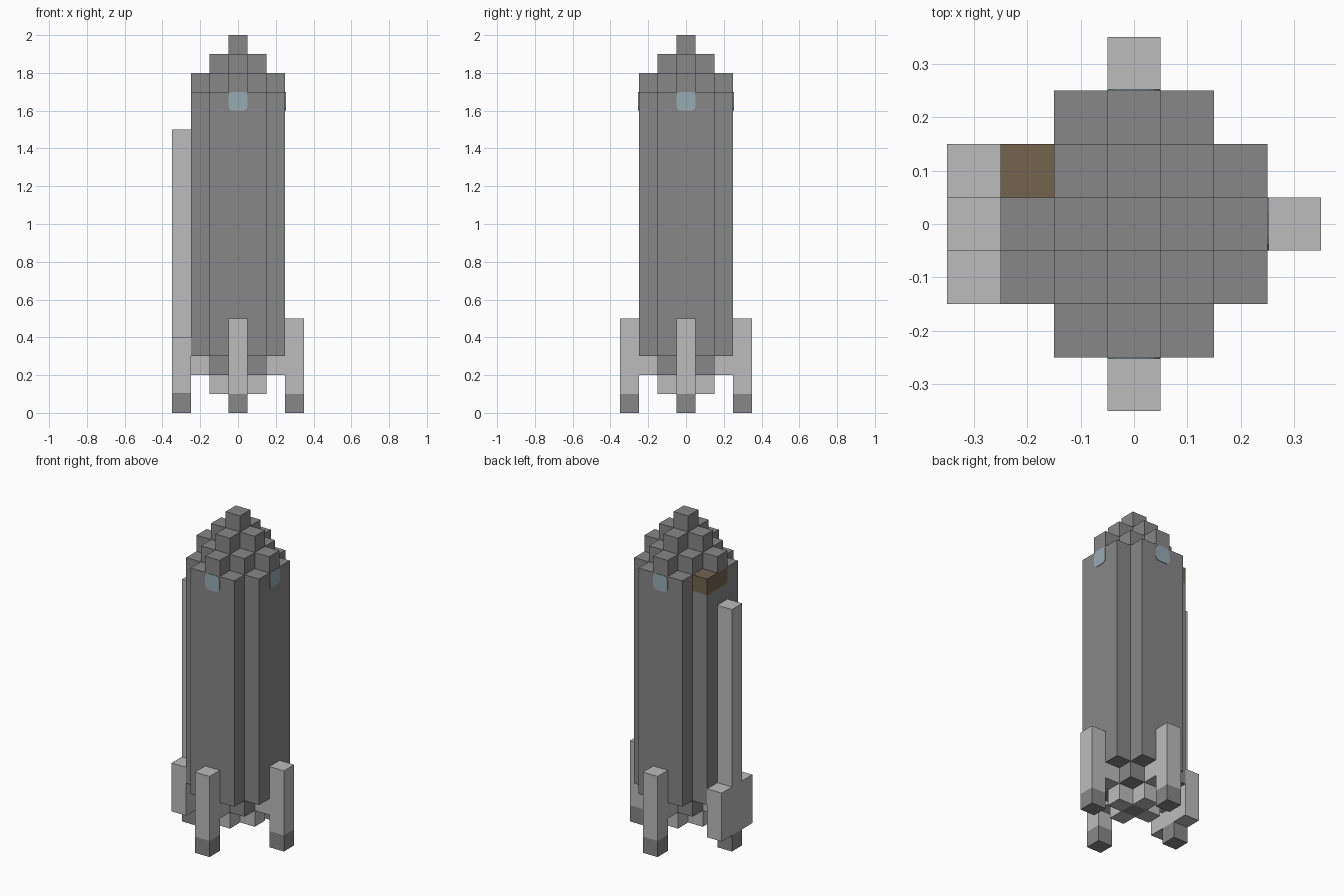
import bpy, bmesh, math
from mathutils import Vector, Matrix

cube = bpy.data.objects.get("Cube")
if cube:
    bpy.data.objects.remove(cube, do_unlink=True)

U = 0.1  # block size


def material(name, r, g, b):
    m = bpy.data.materials.new(name)
    m.use_nodes = True
    m.diffuse_color = (r, g, b, 1)
    m.node_tree.nodes["Principled BSDF"].inputs["Base Color"].default_value = (r, g, b, 1)
    return m


dark = material("dark_grey", 0.242, 0.242, 0.242)
light = material("light_grey", 0.503, 0.503, 0.503)
brown = material("brown", 0.168, 0.125, 0.078)
glass = material("pale_blue_glass", 0.309, 0.407, 0.451)

grid = {}   # block position -> part name
looks = {}  # part name -> material


def fill(part, mat, xs, ys, zs, reach=9):
    """Claim blocks for a part, kept within a diamond of the given reach."""
    looks[part] = mat
    for x in xs:
        for y in ys:
            for z in zs:
                if abs(x) + abs(y) <= reach:
                    grid[x, y, z] = part


def span(r):
    return range(-r, r + 1)


def link(name, bm, mat):
    me = bpy.data.meshes.new(name)
    bm.to_mesh(me)
    bm.free()
    me.materials.append(mat)
    ob = bpy.data.objects.new(name, me)
    bpy.context.collection.objects.link(ob)
    return ob


# Hull and stepped nose
fill("hull", dark, span(2), span(2), range(3, 17), reach=3)
for step in range(3):
    fill("nose", dark, span(2), span(2), [17 + step], reach=2 - step)

# Engine plate, nozzle ring and nozzle core
fill("engine_plate", dark, span(1), span(1), [2])
fill("nozzle_ring", light, span(1), span(1), [1], reach=1)
fill("nozzle_core", dark, [0], [0], [1])

# Four legs with struts and feet
for side, dx, dy in (("left", 1, 0), ("right", -1, 0), ("front", 0, -1), ("back", 0, 1)):
    fill(side + "_leg", light, [3 * dx], [3 * dy], range(1, 5))
    fill(side + "_leg", light, [2 * dx], [2 * dy], [2])
    fill(side + "_foot", dark, [3 * dx], [3 * dy], [0])

# Side tank with its tall mast
fill("side_tank", light, [-3], span(1), range(1, 4))
fill("side_mast", light, [-3], [0], range(4, 15))

# Brown patch on the hull shoulder
fill("shoulder_patch", brown, [-2], [0, 1], [16])

# Turn the claimed blocks into outer surfaces, part by part
for part, mat in looks.items():
    bm = bmesh.new()
    for cell in [c for c, p in grid.items() if p == part]:
        centre = Vector(cell) + Vector((0, 0, 0.5))
        for axis in range(3):
            for sign in (-1, 1):
                n = Vector((0, 0, 0))
                n[axis] = sign
                if tuple(int(c + d) for c, d in zip(cell, n)) in grid:
                    continue
                u = Vector((n.y, n.z, n.x))
                v = n.cross(u)
                corners = (-u - v, u - v, u + v, v - u)
                bm.faces.new([bm.verts.new((centre + (n + c) / 2) * U) for c in corners])
    bmesh.ops.remove_doubles(bm, verts=bm.verts, dist=U / 100)
    bmesh.ops.dissolve_limit(bm, angle_limit=math.radians(1), verts=bm.verts, edges=bm.edges)
    link(part, bm, mat)

# Rounded windows on three sides
for name, turn in (("front_window", 0), ("left_window", 90), ("back_window", 180)):
    bm = bmesh.new()
    half, r, depth = U / 2, 0.025, 0.003
    ring = []
    for q in range(4):
        a0 = q * math.pi / 2
        cx = math.copysign(half - r, math.cos(a0 + math.pi / 4))
        cz = math.copysign(half - r, math.sin(a0 + math.pi / 4))
        for k in range(4):
            a = a0 + k * math.pi / 6
            ring.append(bm.verts.new((cx + r * math.cos(a), -2.5 * U, cz + r * math.sin(a))))
    face = bm.faces.new(ring)
    out = bmesh.ops.extrude_face_region(bm, geom=[face])["geom"]
    bmesh.ops.translate(bm, vec=(0, -depth, 0),
                        verts=[g for g in out if isinstance(g, bmesh.types.BMVert)])
    bmesh.ops.recalc_face_normals(bm, faces=bm.faces)
    bm.transform(Matrix.Translation((0, 0, 16.5 * U)) @ Matrix.Rotation(math.radians(turn), 4, "Z"))
    link(name, bm, glass)
